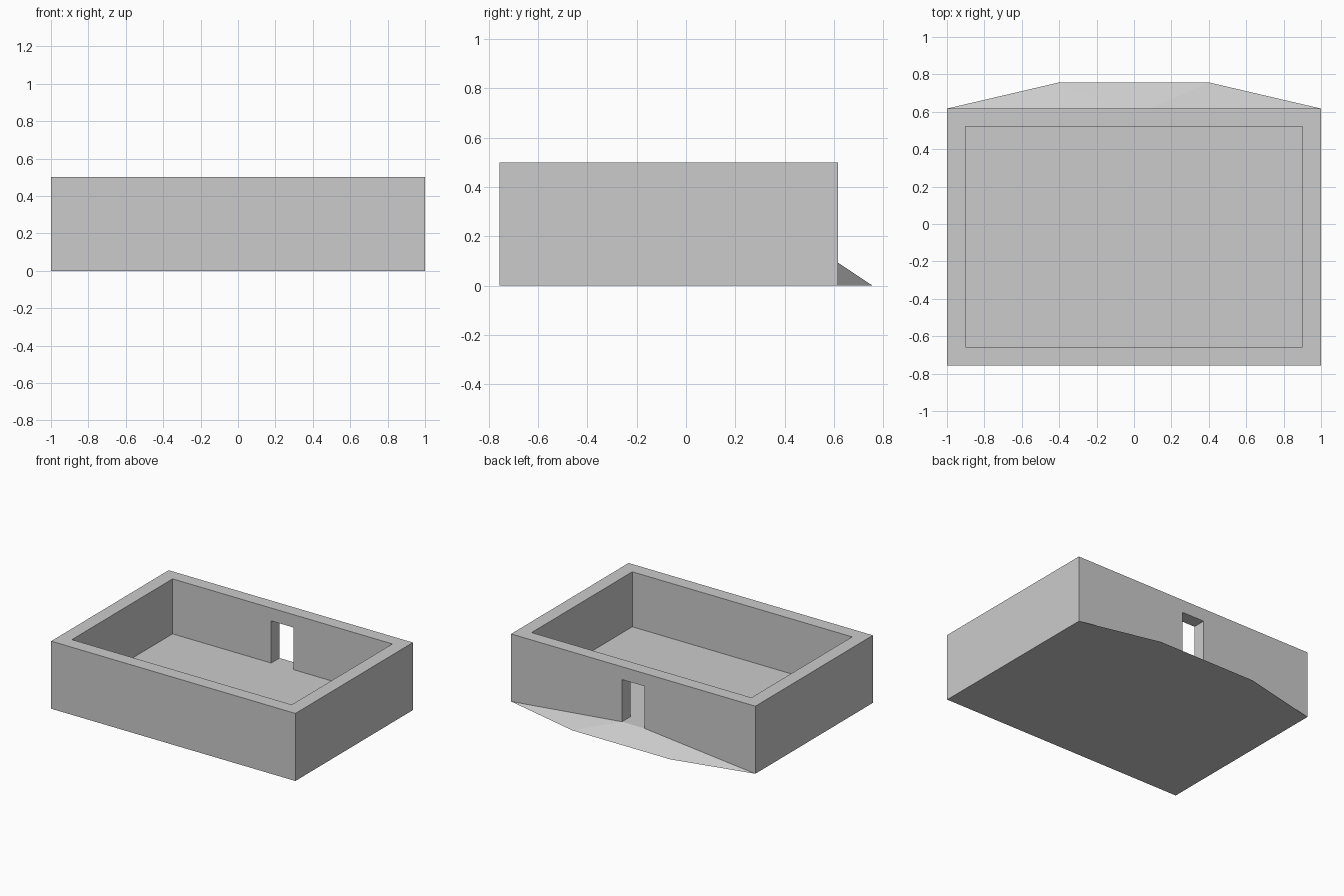
import bpy
import bmesh

if "Cube" in bpy.data.objects:
    bpy.data.objects.remove(bpy.data.objects["Cube"])

X, FRONT, BACK, TIP = 1.0, -0.757, 0.617, 0.757   # footprint limits
HEIGHT, FLOOR = 0.5, 0.093
DOOR_HALF, DOOR_TOP = 0.092, 0.405


def finish(name, bm):
    bmesh.ops.recalc_face_normals(bm, faces=bm.faces[:])
    mesh = bpy.data.meshes.new(name)
    bm.to_mesh(mesh)
    bm.free()
    obj = bpy.data.objects.new(name, mesh)
    bpy.context.collection.objects.link(obj)
    return obj


def box(name, lo, hi):
    bm = bmesh.new()
    bmesh.ops.create_cube(bm, size=1)
    for v in bm.verts:
        v.co = [h if c > 0 else l for c, l, h in zip(v.co, lo, hi)]
    return finish(name, bm)


def cut(target, cutter):
    mod = target.modifiers.new("cut", 'BOOLEAN')
    mod.operation = 'DIFFERENCE'
    mod.solver = 'EXACT'
    mod.object = cutter
    bpy.context.view_layer.objects.active = target
    bpy.ops.object.modifier_apply(modifier=mod.name)
    bpy.data.objects.remove(cutter, do_unlink=True)


# Walled enclosure with a solid floor, hollowed from above
walls = box("walls_and_floor", (-X, FRONT, 0), (X, BACK, HEIGHT))
cut(walls, box("room_cutter", (-0.9, FRONT + 0.1, FLOOR), (0.9, BACK - 0.097, 1)))

# Doorway through the back wall, level with the floor
cut(walls, box("door_cutter", (-DOOR_HALF, BACK - 0.2, FLOOR), (DOOR_HALF, BACK + 0.2, DOOR_TOP)))

# Faceted ramp fanning out from the doorway to the ground
bm = bmesh.new()
half = [(X, BACK, 0), (0.4, TIP, 0), (DOOR_HALF, BACK, FLOOR)]
r_corner, r_tip, r_sill = [bm.verts.new(p) for p in half]
l_corner, l_tip, l_sill = [bm.verts.new((-x, y, z)) for x, y, z in half]
for face in ((r_sill, r_tip, l_tip, l_sill),
             (r_sill, r_corner, r_tip),
             (l_sill, l_tip, l_corner),
             (r_corner, l_corner, l_tip, r_tip),
             (r_corner, r_sill, l_sill, l_corner)):
    bm.faces.new(face)
finish("entrance_ramp", bm)
